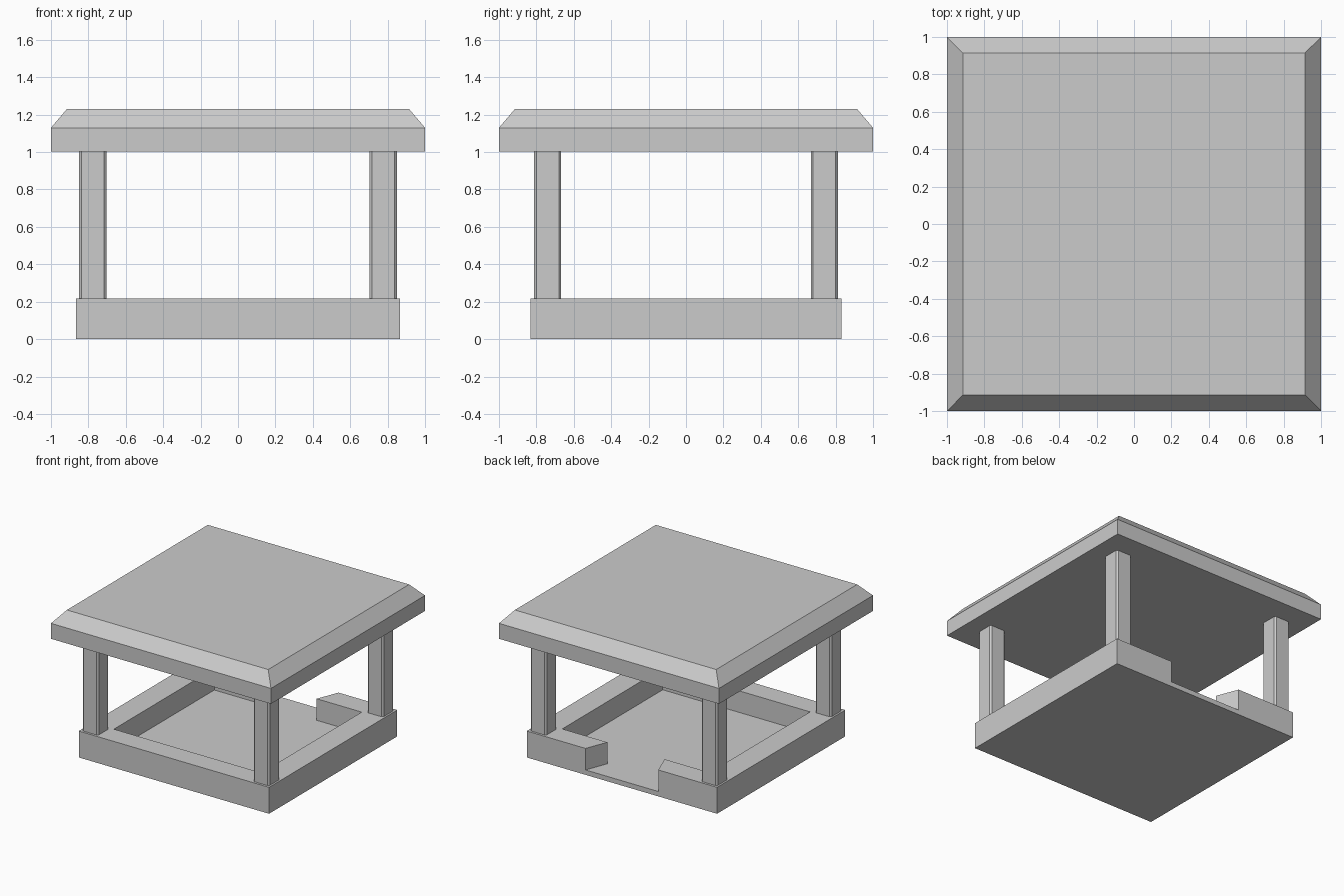
import bpy, bmesh

if "Cube" in bpy.data.objects:
    bpy.data.objects.remove(bpy.data.objects["Cube"])


def prism(name, outline, z0, z1, top_scale=1.0):
    """Extrude a counter-clockwise xy outline from z0 to z1."""
    bm = bmesh.new()
    low = [bm.verts.new((x, y, z0)) for x, y in outline]
    high = [bm.verts.new((x * top_scale, y * top_scale, z1)) for x, y in outline]
    n = len(outline)
    bm.faces.new(low[::-1])
    bm.faces.new(high)
    for i in range(n):
        j = (i + 1) % n
        bm.faces.new((low[i], low[j], high[j], high[i]))
    return finish(name, bm)


def finish(name, bm):
    bmesh.ops.recalc_face_normals(bm, faces=bm.faces)
    mesh = bpy.data.meshes.new(name)
    bm.to_mesh(mesh)
    bm.free()
    obj = bpy.data.objects.new(name, mesh)
    bpy.context.collection.objects.link(obj)
    return obj


def rect(hx, hy):
    return [(-hx, -hy), (hx, -hy), (hx, hy), (-hx, hy)]


# Base: block hollowed to a floor, with a flared entrance at the back
base = prism("base", rect(0.865, 0.832), 0, 0.217)
pit = [(-0.67, -0.655), (0.67, -0.655), (0.67, 0.65), (0.26, 0.65),
       (0.365, 0.92), (-0.365, 0.92), (-0.26, 0.65), (-0.67, 0.65)]
cutter = prism("pit_cutter", pit, 0.04, 0.4)
cutter.hide_render = True
cutter.hide_set(True)
cut = base.modifiers.new("pit", 'BOOLEAN')
cut.operation = 'DIFFERENCE'
cut.solver = 'EXACT'
cut.object = cutter

# Four posts with chamfered vertical edges
h, c = 0.073, 0.013
octagon = [(-h + c, -h), (h - c, -h), (h, -h + c), (h, h - c),
           (h - c, h), (-h + c, h), (-h, h - c), (-h, -h + c)]
for side, sx in (("left", -1), ("right", 1)):
    for end, sy in (("front", -1), ("back", 1)):
        post = prism(f"{end}_{side}_post", octagon, 0.217, 1.005)
        post.location = (sx * 0.777, sy * 0.74, 0)

# Roof: square slab whose top rim slopes inward
bm = bmesh.new()
rings = [[bm.verts.new((x, y, z)) for x, y in rect(s, s)]
         for s, z in ((1, 1.003), (1, 1.13), (0.915, 1.23))]
for a, b in zip(rings, rings[1:]):
    for i in range(4):
        j = (i + 1) % 4
        bm.faces.new((a[i], a[j], b[j], b[i]))
bm.faces.new(rings[0][::-1])
bm.faces.new(rings[-1])
finish("roof", bm)
